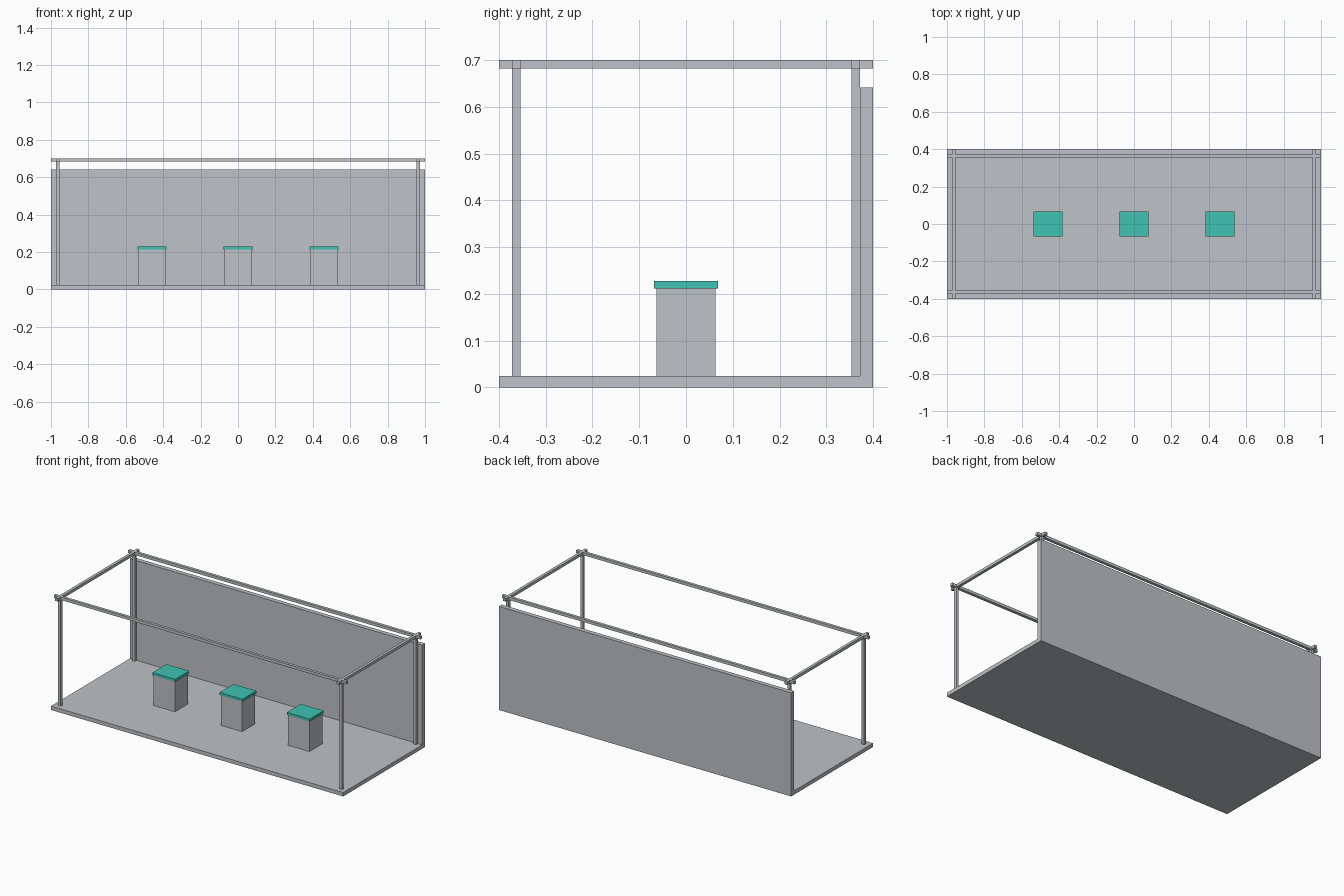
import bpy

cube = bpy.data.objects.get("Cube")
if cube:
    bpy.data.objects.remove(cube, do_unlink=True)


def make_material(name, colour):
    mat = bpy.data.materials.new(name)
    mat.use_nodes = True
    mat.diffuse_color = colour
    mat.node_tree.nodes["Principled BSDF"].inputs["Base Color"].default_value = colour
    return mat


grey = make_material("light grey", (0.52, 0.54, 0.57, 1))
teal = make_material("teal", (0.05, 0.54, 0.45, 1))


def box(name, low, high, mat):
    """Axis-aligned box between two corners."""
    centre = [(a + b) / 2 for a, b in zip(low, high)]
    size = [b - a for a, b in zip(low, high)]
    bpy.ops.mesh.primitive_cube_add(size=1, location=centre)
    obj = bpy.context.object
    obj.name = name
    obj.scale = size
    bpy.ops.object.transform_apply(location=False, rotation=False, scale=True)
    obj.data.materials.append(mat)
    return obj


HALF_X, HALF_Y, TOP = 1.0, 0.4, 0.7
FLOOR, WALL_Y, WALL_TOP = 0.024, 0.372, 0.641
BAR = 0.0175                      # thickness of the square frame bars
POST_X, POST_Y = 0.963, 0.363     # frame centre lines
R = BAR / 2

# Floor slab and back wall
box("floor", (-HALF_X, -HALF_Y, 0), (HALF_X, WALL_Y, FLOOR), grey)
box("back_wall", (-HALF_X, WALL_Y, 0), (HALF_X, HALF_Y, WALL_TOP), grey)

# Corner posts
for sx, side in ((-1, "right"), (1, "left")):
    for sy, end in ((-1, "front"), (1, "back")):
        x, y = sx * POST_X, sy * POST_Y
        box(f"{end}_{side}_post", (x - R, y - R, FLOOR), (x + R, y + R, TOP - R), grey)

# Crossing top rails, overhanging the posts
for sy, end in ((-1, "front"), (1, "back")):
    y = sy * POST_Y
    box(f"{end}_rail", (-HALF_X, y - R, TOP - BAR), (HALF_X, y + R, TOP), grey)
for sx, side in ((-1, "right"), (1, "left")):
    x = sx * POST_X
    box(f"{side}_rail", (x - R, -HALF_Y, TOP - BAR), (x + R, HALF_Y, TOP), grey)

# Three plinths with overhanging coloured tops
PLINTH_TOP, CAP_TOP = 0.212, 0.228
for x, side in ((-0.46, "right"), (0, "middle"), (0.46, "left")):
    box(f"{side}_plinth", (x - 0.073, -0.063, FLOOR), (x + 0.073, 0.063, PLINTH_TOP), grey)
    box(f"{side}_plinth_top", (x - 0.078, -0.068, PLINTH_TOP), (x + 0.078, 0.068, CAP_TOP), teal)
